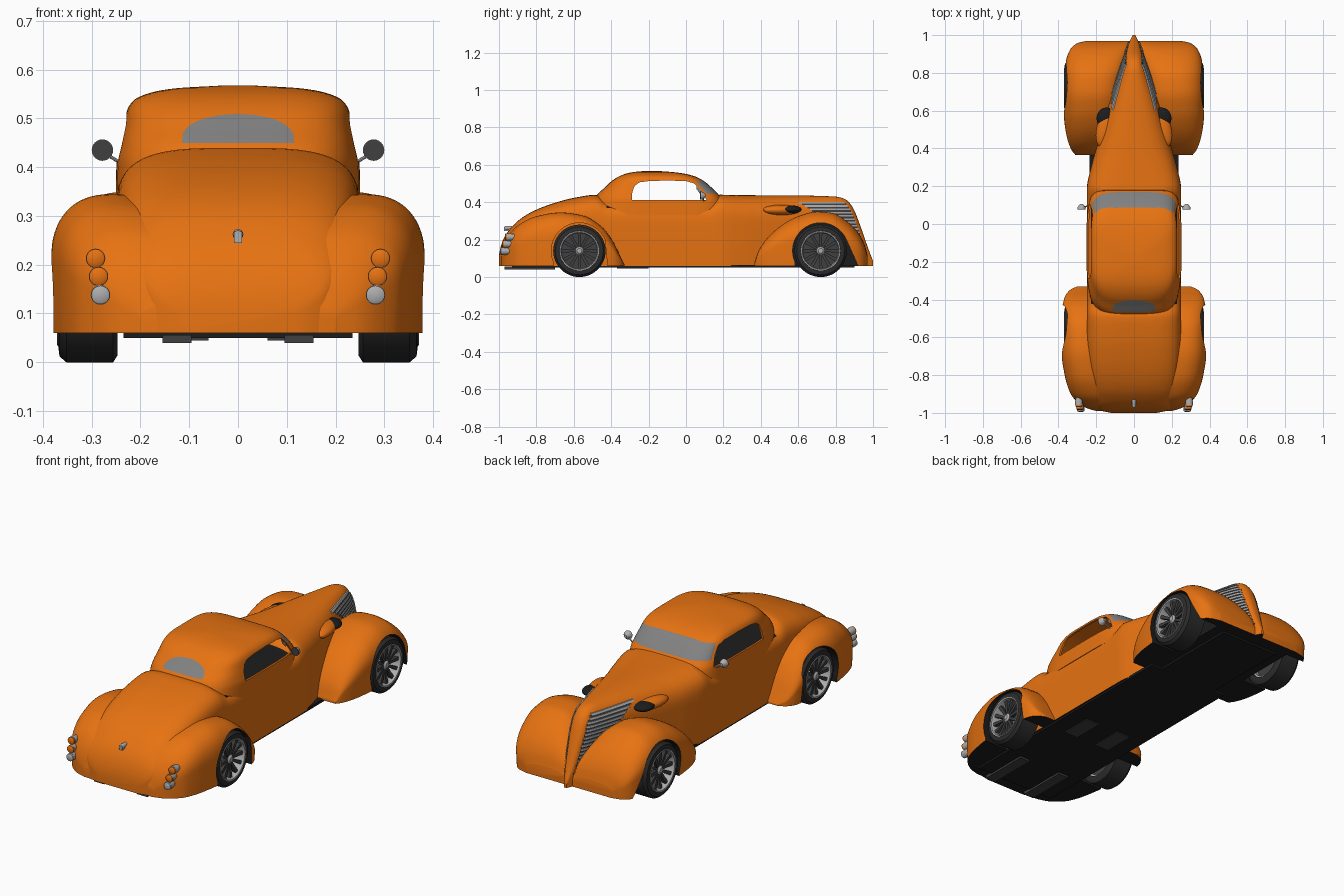
import bpy, bmesh, math
from math import sin, cos, pi, radians

if "Cube" in bpy.data.objects:
    bpy.data.objects.remove(bpy.data.objects["Cube"])

def material(name, r, g, b):
    m = bpy.data.materials.new(name)
    m.diffuse_color = (r, g, b, 1)
    m.use_nodes = True
    m.node_tree.nodes["Principled BSDF"].inputs["Base Color"].default_value = m.diffuse_color
    return m

ORANGE = material("orange paint", 0.80, 0.17, 0.006)
BLACK = material("underbody black", 0.012, 0.012, 0.012)
RUBBER = material("tyre rubber", 0.025, 0.025, 0.025)
DARK = material("dark metal", 0.05, 0.05, 0.05)
SILVER = material("silver", 0.42, 0.42, 0.42)
GLASS = material("grey glass", 0.22, 0.22, 0.22)

# ---------- helpers ----------
def samp(tab, t):
    """Smooth monotone interpolation of table rows (t, a, b, ...)."""
    t = min(max(t, tab[0][0]), tab[-1][0])
    i = max(j for j in range(len(tab) - 1) if tab[j][0] <= t)
    def tangent(j, k):
        if j == 0 or j == len(tab) - 1:
            a, b = (0, 1) if j == 0 else (j - 1, j)
            return (tab[b][k] - tab[a][k]) / (tab[b][0] - tab[a][0])
        p = (tab[j][k] - tab[j-1][k]) / (tab[j][0] - tab[j-1][0])
        q = (tab[j+1][k] - tab[j][k]) / (tab[j+1][0] - tab[j][0])
        return 2 * p * q / (p + q) if p * q > 0 else 0
    h = tab[i+1][0] - tab[i][0]
    u = (t - tab[i][0]) / h
    return [(2*u**3 - 3*u*u + 1) * tab[i][k] + (u**3 - 2*u*u + u) * h * tangent(i, k)
            + (3*u*u - 2*u**3) * tab[i+1][k] + (u**3 - u*u) * h * tangent(i+1, k)
            for k in range(1, len(tab[0]))]

def finish(name, bm, *mats):
    bmesh.ops.recalc_face_normals(bm, faces=bm.faces)
    me = bpy.data.meshes.new(name)
    bm.to_mesh(me)
    bm.free()
    for m in mats:
        me.materials.append(m)
    o = bpy.data.objects.new(name, me)
    bpy.context.collection.objects.link(o)
    return o

def loft(name, rings, *mats, closed=False):
    bm = bmesh.new()
    vs = [[bm.verts.new(p) for p in r] for r in rings]
    n = len(vs[0])
    for i in range(len(vs) if closed else len(vs) - 1):
        a, b = vs[i], vs[(i + 1) % len(vs)]
        for j in range(n):
            bm.faces.new((a[j], a[(j+1) % n], b[(j+1) % n], b[j]))
    if not closed:
        bm.faces.new(vs[0])
        bm.faces.new(vs[-1])
    return finish(name, bm, *mats)

def box(name, lo, hi, mat):
    return loft(name, [[(lo[0], lo[1], z), (hi[0], lo[1], z), (hi[0], hi[1], z), (lo[0], hi[1], z)]
                       for z in (lo[2], hi[2])], mat)

def tube(name, stations, mat, axis, n=24):
    """Round part from (position, radius) stations along axis 0 (x) or 1 (y)."""
    def ring(c, r):
        pts = []
        for k in range(n):
            a = 2 * pi * k / n
            p = (c[0], c[1] + r*cos(a), c[2] + r*sin(a)) if axis == 0 else (c[0] + r*cos(a), c[1], c[2] + r*sin(a))
            pts.append(p)
        return pts
    return loft(name, [ring(c, r) for c, r in stations], mat)

def paint(o, idx, rule):
    for p in o.data.polygons:
        if rule(p.center, p.normal):
            p.material_index = idx

def apply(o, m):
    bpy.context.view_layer.objects.active = o
    bpy.ops.object.modifier_apply(modifier=m.name)

def boolean(o, cutter, op='DIFFERENCE'):
    m = o.modifiers.new("cut", 'BOOLEAN')
    m.operation, m.object, m.solver, m.material_mode = op, cutter, 'EXACT', 'TRANSFER'
    apply(o, m)

def power(v, n):
    return math.copysign(abs(v) ** (2 / n), v)

def is_under(c, n):
    return n.z < -0.6 and c.z < 0.1

# ---------- main body: tail, doors, hood, nose ----------
ZB = 0.06
BODY = [  # y, half width, top z, roundness
    (-1.0, .12, .12, 3), (-.99, .17, .165, 3), (-.97, .2, .215, 3), (-.94, .212, .258, 3), (-.88, .225, .315, 3.2),
    (-.8, .237, .36, 3.4), (-.7, .246, .397, 3.5), (-.6, .25, .423, 3.5), (-.48, .25, .44, 3.5),
    (-.42, .25, .405, 4), (.13, .25, .405, 4), (.18, .25, .44, 3.6), (.3, .228, .438, 3), (.4, .2, .437, 2.7),
    (.6, .143, .436, 2.6), (.8, .08, .43, 2.5), (.85, .063, .417, 2.5), (.89, .05, .375, 2.5),
    (.93, .036, .28, 2.5), (.97, .022, .165, 2.5), (1.0, .007, .085, 2.5)]

def mid(zt):
    return ZB + 0.6 * (zt - ZB)

def body_x(y, z):
    w, zt, n = samp(BODY, y)
    u = min(max((z - mid(zt)) / (zt - mid(zt)), 0), 1)
    return w * (1 - u ** n) ** (1 / n)

def arch(y, xa, xb, zt, zm, n, steps=32):
    """Closed section: rounded top with straight sides down to the sill."""
    xc, h = (xa + xb) / 2, (xb - xa) / 2
    top = [(xc + h * power(cos(pi*k/steps), n), y, zm + (zt - zm) * power(sin(pi*k/steps), n)) for k in range(steps)]
    return top + [(xa, y, zm), (xc - h * .97, y, ZB), (xc + h * .97, y, ZB)]

rings = []
for k in range(101):
    y = -cos(pi * k / 100) * .5 - .5 * (1 - 2 * k / 100)
    w, zt, n = samp(BODY, y)
    rings.append(arch(y, -w, w, zt, mid(zt), n))
body = loft("main_body", rings, ORANGE, BLACK)
paint(body, 1, lambda c, n: is_under(c, n) or (n.z > .7 and -.43 < c.y < .14 and abs(c.x) < .225))

# ---------- cabin shell with cut windows ----------
CABIN = [  # step, z, front y, rear y, half width
    (0, .33, .215, -.51, .251), (1, .41, .195, -.49, .249), (2, .44, .175, -.475, .243), (3, .48, .135, -.433, .235),
    (4, .515, .093, -.395, .228), (5, .537, .05, -.36, .214), (6, .553, -.01, -.32, .178),
    (7, .562, -.08, -.275, .125), (8, .567, -.15, -.22, .04)]
rings = []
for k in range(33):
    z, yf, yr, hw = samp(CABIN, k / 4)
    ring = []
    for j in range(72):
        c, s = cos(2*pi*j/72), sin(2*pi*j/72)
        n = 5 if s > 0 else 3.6
        ring.append((hw * power(c, n), (yf + yr) / 2 + (yf - yr) / 2 * power(s, n), z))
    rings.append(ring)
cabin = loft("cabin_shell", rings, ORANGE)
m = cabin.modifiers.new("shell", 'SOLIDIFY')
m.thickness, m.offset = 0.01, -1
apply(cabin, m)

def prism_x(pts, x0, x1, mat):
    return loft("cutter", [[(x, y, z) for y, z in pts] for x in (x0, x1)], mat)

def prism_y(pts, y0, y1, mat):
    return loft("cutter", [[(x, y, z) for x, z in pts] for y in (y0, y1)], mat)

side_cut = prism_x([(-.29, .412), (-.287, .455), (-.275, .487), (-.25, .506), (-.2, .513), (-.1, .516), (0, .513),
                    (.045, .5), (.08, .465), (.11, .412)], -.4, .4, ORANGE)
front_cut = prism_y([(-.222, .447), (.222, .447), (.21, .512), (.1, .519), (-.1, .519), (-.21, .512)], .055, .4, GLASS)
back_cut = prism_y([(.115, .45)] + [(.115 * cos(a*pi/16), .456 + .053 * power(sin(a*pi/16), 2.4)) for a in range(17)]
                   + [(-.115, .45)], -.7, -.3, GLASS)
for name, cut in (("windshield", front_cut), ("rear_window", back_cut)):
    pane = cabin.copy()
    pane.data = cabin.data.copy()
    pane.name = name
    bpy.context.collection.objects.link(pane)
    boolean(pane, cut, 'INTERSECT')
    pane.data.materials.clear()
    pane.data.materials.append(GLASS)
    paint(pane, 0, lambda c, n: True)
cutters = [side_cut, front_cut, back_cut]
for cut in cutters:
    boolean(cabin, cut)

# ---------- fenders with wheel wells ----------
REAR = [  # y, inner x, outer x, top z
    (-.99, .0, .2, .12), (-.975, .01, .25, .175), (-.95, .03, .29, .222), (-.9, .07, .335, .275), (-.8, .11, .367, .325),
    (-.67, .13, .384, .345), (-.55, .13, .384, .328), (-.45, .13, .38, .268), (-.39, .13, .368, .19),
    (-.35, .13, .34, .11), (-.33, .13, .3, .07)]
FRONT = [
    (.365, .19, .31, .075), (.39, .15, .33, .145), (.45, .11, .353, .225), (.52, .08, .366, .283), (.6, .07, .373, .325),
    (.7, .06, .375, .35), (.78, .05, .371, .343), (.86, .035, .361, .298), (.92, .02, .34, .238),
    (.955, .012, .305, .175), (.97, .02, .25, .12)]
WHEELS = (("rear", REAR, -.57), ("front", FRONT, .72))
for s, side in ((1, "right"), (-1, "left")):
    for end, tab, wy in WHEELS:
        rings = []
        for k in range(49):
            y0, y1 = tab[0][0], tab[-1][0]
            y = y0 + (y1 - y0) * (.5 - .5 * cos(pi * k / 48))
            xa, xb, zt = samp(tab, y)
            rings.append([(s*p[0], p[1], p[2]) for p in arch(y, xa, xb, zt, ZB + .5 * (zt - ZB), 2.4)])
        fender = loft(f"{side}_{end}_fender", rings, ORANGE, BLACK)
        paint(fender, 1, is_under)
        arc = [(wy + .15 * cos(radians(a)), .14 + .15 * sin(radians(a))) for a in range(24, 205, 9)]
        reach = .2 if end == "front" else .15
        well = prism_x(arc + [(wy - .142, 0), (wy + reach, 0), (wy + reach, .06)], s * .225, s * .5, BLACK)
        boolean(fender, well)
        cutters.append(well)

        # wheel: tyre, rim, backing disc, spokes, hub
        def lathe(name, prof, mat):
            return loft(name, [[(s*x, wy + r*cos(2*pi*k/48), .14 + r*sin(2*pi*k/48)) for x, r in prof]
                               for k in range(48)], mat, closed=True)
        pre = f"{side}_{end}_"
        lathe(pre + "tyre", [(.247, .104), (.247, .126), (.256, .14), (.352, .14), (.366, .128), (.369, .104)], RUBBER)
        lathe(pre + "rim", [(.36, .109), (.371, .105), (.37, .099), (.355, .094), (.255, .094), (.255, .109)], SILVER)
        tube(pre + "brake_disc", [((s*.28, wy, .14), .095), ((s*.295, wy, .14), .095)], DARK, 0, 32)
        bm = bmesh.new()
        for k in range(12):
            a = 2 * pi * k / 12
            v = []
            for r, h, x in ((.012, .006, .352), (.097, .009, .36)):
                for dx, t in ((0, -h), (0, h), (-.018, h), (-.018, -h)):
                    v.append(bm.verts.new((s * (x + dx), wy + r*cos(a) - t*sin(a), .14 + r*sin(a) + t*cos(a))))
            for j in range(4):
                bm.faces.new((v[j], v[(j+1) % 4], v[4 + (j+1) % 4], v[4+j]))
            bm.faces.new(v[:4])
            bm.faces.new(v[4:])
        finish(pre + "spokes", bm, DARK)
        tube(pre + "hub", [((s*.3, wy, .14), .024), ((s*.354, wy, .14), .022), ((s*.362, wy, .14), .013)], SILVER, 0)

    # ---------- grille: silver bars with dark gaps on the nose side ----------
    BACK = [(.1, .93), (.14, .89), (.25, .78), (.36, .66), (.41, .57)]
    bm = bmesh.new()
    for k in range(32):
        z0, z1 = .12 + .0088 * k, .12 + .0088 * (k + 1)
        yf = max(y for y in [.8 + .002 * i for i in range(100)] if samp(BODY, y)[1] > z1 + .008) - .012
        yb = samp(BACK, z0)[0]
        off = .007 if k % 2 else .003
        prev = None
        for i in range(9):
            y = yb + (yf - yb) * i / 8
            q = [bm.verts.new((s * (body_x(y, z) + o), y, z)) for z, o in ((z0, -.003), (z0, off), (z1, off), (z1, -.003))]
            if prev:
                for j in range(3):
                    bm.faces.new((prev[j], prev[j+1], q[j+1], q[j])).material_index = 0 if k % 2 else 1
            prev = q
    finish(f"{side}_grille", bm, SILVER, DARK)

    # ---------- headlight pods ----------
    for name, c, r, mat in (("pod", (.152, .51, .358), (.045, .105, .028), ORANGE),
                            ("lens", (.148, .562, .361), (.05, .055, .022), BLACK)):
        bpy.ops.mesh.primitive_uv_sphere_add(segments=24, ring_count=14, location=(s*c[0], c[1], c[2]), scale=r)
        bpy.context.object.name = f"{side}_headlight_{name}"
        bpy.context.object.rotation_euler.z = s * .25
        bpy.context.object.data.materials.append(mat)

    # ---------- tail lights, mirrors, exhausts ----------
    for x, y, z, mat in ((.292, -.965, .213, ORANGE), (.286, -.98, .176, ORANGE), (.282, -.99, .138, SILVER)):
        x *= s
        tube(f"{side}_tail_light_base", [((x, y + .06, z), .012), ((x, y + .03, z), .019), ((x, y + .008, z), .02)], SILVER, 1)
        tube(f"{side}_tail_light_lens", [((x, y + .008, z), .019), ((x, y, z), .019), ((x, y - .004, z), .012)], mat, 1)
    tube(f"{side}_mirror_shell", [((s*.278, .079, .435), .022), ((s*.278, .09, .435), .02), ((s*.278, .105, .435), .008)], SILVER, 1)
    tube(f"{side}_mirror_glass", [((s*.278, .076, .435), .021), ((s*.278, .08, .435), .021)], DARK, 1)
    tube(f"{side}_mirror_stalk", [((s*.235, .095, .405), .004), ((s*.275, .09, .43), .004)], SILVER, 0, 8)
    box(f"{side}_exhaust_tip", (s*.125 - .03, -.97, .04), (s*.125 + .03, -.7, .056), DARK)
    box(f"{side}_muffler", (s*.1 - .04, -.37, .045), (s*.1 + .04, -.2, .062), DARK)

# ---------- underbody and deck handle ----------
box("underbody", (-.235, -.93, .05), (.235, .42, .065), BLACK)
box("front_underbody", (-.17, .42, .05), (.17, .9, .065), BLACK)
tube("deck_handle", [((0, -.93, .262), .01), ((0, -.965, .262), .011), ((0, -.97, .262), .008)], SILVER, 1, 16)
box("deck_handle_grip", (-.008, -.972, .245), (.008, -.94, .268), SILVER)

# ---------- clean up and smooth ----------
for c in cutters:
    bpy.data.objects.remove(c)
bpy.ops.object.select_all(action='DESELECT')
for o in bpy.context.scene.objects:
    o.select_set(True)
    bpy.context.view_layer.objects.active = o
bpy.ops.object.shade_smooth_by_angle(angle=radians(35))
